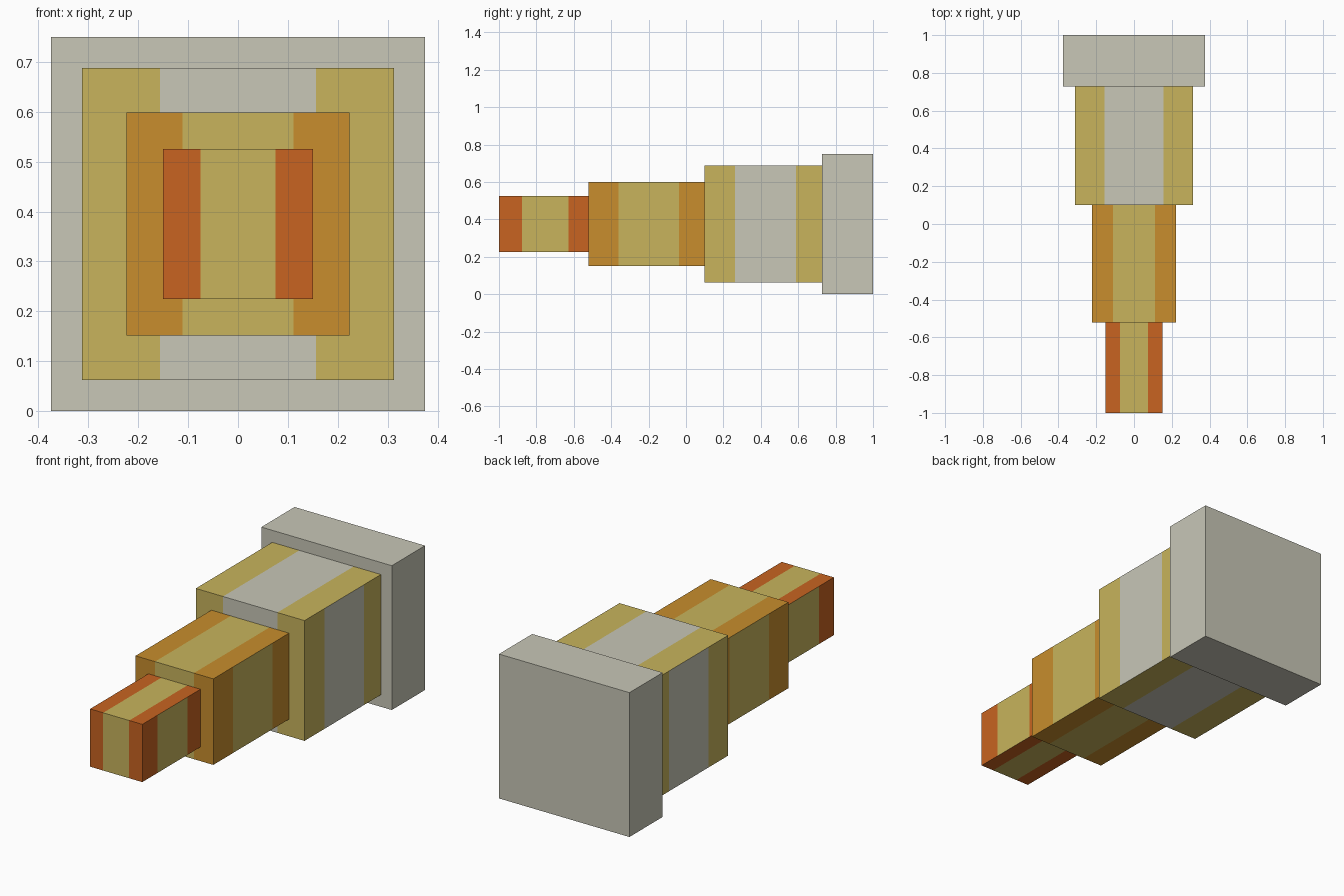
import bpy
import bmesh

cube = bpy.data.objects.get("Cube")
if cube:
    bpy.data.objects.remove(cube, do_unlink=True)


def material(name, rgb):
    mat = bpy.data.materials.new(name)
    mat.use_nodes = True
    colour = (*rgb, 1.0)
    mat.diffuse_color = colour
    mat.node_tree.nodes["Principled BSDF"].inputs["Base Color"].default_value = colour
    return mat


stone = material("pale_grey", (0.578, 0.571, 0.474))
gold = material("gold", (0.578, 0.456, 0.107))
orange = material("orange", (0.578, 0.270, 0.026))
red = material("red_orange", (0.578, 0.127, 0.015))

CENTRE_Z = 0.375


def block(name, half, front, back, edge, middle=None):
    """Square block along y; a middle band covers half the width of each face."""
    length = back - front
    mid_y = (front + back) / 2
    bm = bmesh.new()
    bmesh.ops.create_cube(bm, size=1)
    for v in bm.verts:
        v.co = (v.co.x * 2 * half, v.co.y * length + mid_y,
                v.co.z * 2 * half + CENTRE_Z)
    if middle:
        # Cut the band borders across the width and along the length
        for side in (-1, 1):
            for point, normal in (((side * half / 2, 0, 0), (1, 0, 0)),
                                  ((0, mid_y + side * length / 4, 0), (0, 1, 0))):
                bmesh.ops.bisect_plane(bm, geom=bm.verts[:] + bm.edges[:] + bm.faces[:],
                                       plane_co=point, plane_no=normal)
        # Side faces are banded along y, all others along x
        bm.normal_update()
        for face in bm.faces:
            c = face.calc_center_median()
            if abs(face.normal.x) > 0.5:
                inside = abs(c.y - mid_y) < length / 4
            else:
                inside = abs(c.x) < half / 2
            face.material_index = int(inside)
    mesh = bpy.data.meshes.new(name)
    bm.to_mesh(mesh)
    bm.free()
    for mat in (edge, middle):
        if mat:
            mesh.materials.append(mat)
    bpy.context.collection.objects.link(bpy.data.objects.new(name, mesh))


# Stepped arm, each section set slightly into the one behind it
block("base_plate", 0.375, 0.727, 1.0, stone)
block("rear_section", 0.3125, 0.10, 0.75, gold, stone)
block("middle_section", 0.2235, -0.522, 0.125, orange, gold)
block("tip_section", 0.15, -1.0, -0.505, red, gold)
